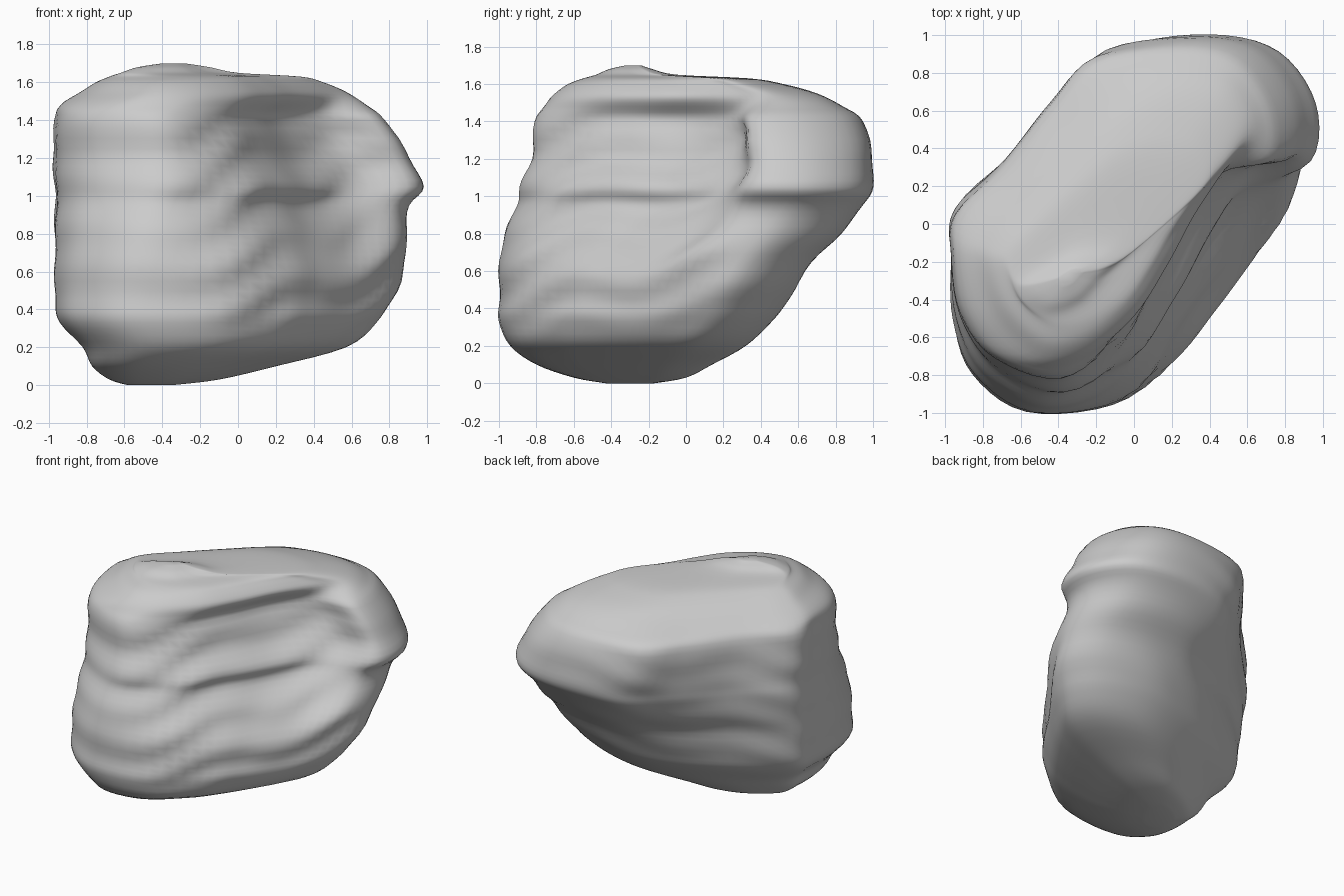
import bpy
import bmesh
import math
from mathutils import Vector

cube = bpy.data.objects.get("Cube")
if cube:
    bpy.data.objects.remove(cube, do_unlink=True)

# Plan outline near the base: a plump diagonal oval
LOW = [(-.97, -.2), (-.92, .03), (-.55, .29), (-.18, .46), (.2, .55), (.5, .53),
       (.75, .41), (.86, .2), (.75, -.05), (.6, -.29), (.45, -.5), (.27, -.71),
       (-.08, -.96), (-.57, -1), (-.87, -.79), (-.97, -.5)]

# Plan outline at the shoulder: a bean with a hollow broad face
HIGH = [(-.97, -.13), (-.95, .1), (-.67, .37), (-.41, .67), (-.14, .92), (.36, 1),
        (.72, .93), (.93, .67), (.92, .39), (.6, .32), (.36, .09), (.18, -.25),
        (-.02, -.55), (-.35, -.76), (-.73, -.65), (-.92, -.42)]

# Plan outline of the crown, drawn in along the back where the top slopes away
CROWN = [(-.83, -.22), (-.78, -.07), (-.6, .12), (-.35, .37), (-.1, .59), (.15, .68),
         (.4, .66), (.53, .55), (.56, .41), (.45, .25), (.3, .02), (.17, -.22),
         (0, -.48), (-.25, -.67), (-.5, -.7), (-.73, -.5)]

# Extent of the rock at each height: z, x min, x max, y min, y max
LEVELS = [(0, -.58, -.35, -.43, -.17), (.03, -.68, -.1, -.6, 0),
          (.1, -.77, .2, -.8, .14), (.2, -.82, .57, -.94, .32),
          (.33, -.94, .74, -1, .46), (.45, -.97, .82, -1, .55),
          (.65, -.97, .89, -1, .68), (.8, -.97, .89, -.97, .83),
          (.95, -.97, .91, -.91, .95), (1.05, -.97, .98, -.89, 1),
          (1.2, -.98, .91, -.83, 1), (1.4, -.97, .78, -.81, .95),
          (1.48, -.94, .68, -.77, .84), (1.55, -.83, .57, -.7, .7),
          (1.6, -.75, .45, -.63, .52), (1.63, -.68, .33, -.55, .34),
          (1.65, -.62, 0, -.48, -.05), (1.68, -.53, -.15, -.41, -.18),
          (1.7, -.4, -.28, -.32, -.24)]


def spline(points, steps, closed):
    """Catmull-Rom curve through points of any dimension."""
    pts = [Vector(p) for p in points]
    n = len(pts)

    def at(i):
        return pts[i % n] if closed else pts[max(0, min(i, n - 1))]

    out = []
    for i in range(n if closed else n - 1):
        a, b, c, d = (at(i + k) for k in (-1, 0, 1, 2))
        for s in range(steps):
            t = s / steps
            out.append(.5 * (2 * b + (c - a) * t + (2 * a - 5 * b + 4 * c - d) * t * t
                             + (3 * b - a - 3 * c + d) * t ** 3))
    if not closed:
        out.append(pts[-1])
    return out


def smoothstep(lo, hi, value):
    t = max(0, min(1, (value - lo) / (hi - lo)))
    return t * t * (3 - 2 * t)


def fit(ring, x0, x1, y0, y1):
    """Stretch a plan outline to fill the given extent."""
    xs, ys = [p.x for p in ring], [p.y for p in ring]
    sx = (x1 - x0) / (max(xs) - min(xs))
    sy = (y1 - y0) / (max(ys) - min(ys))
    return [Vector((x0 + (p.x - min(xs)) * sx, y0 + (p.y - min(ys)) * sy)) for p in ring]


def blend(ring_a, ring_b, amount):
    return [a.lerp(b, amount) for a, b in zip(ring_a, ring_b)]


def weathered(ring, z):
    """Ripple the sides with sloping layers, strongest on the broad hollow face."""
    n = len(ring)
    fade = smoothstep(.2, .5, z) * (1 - smoothstep(1.3, 1.5, z))
    out = []
    for i, p in enumerate(ring):
        tangent = ring[(i + 1) % n] - ring[i - 1]
        normal = Vector((-tangent.y, tangent.x)).normalized()
        along, across = (p.x + p.y) * .7, (p.x - p.y) * .7
        depth = .005 + .01 * smoothstep(0, .4, across) * (1 - smoothstep(.6, 1, abs(along)))
        wave = math.sin(25 * z - 5 * along + 1.5 * math.sin(6 * along)) - .5
        out.append(p + normal * depth * wave * fade)
    return out


# Stack the outlines into one closed skin
low, high, crown = (spline(outline, 5, True) for outline in (LOW, HIGH, CROWN))
bm = bmesh.new()
rings = []
for z, *extent in spline(LEVELS, 4, False):
    body = fit(blend(low, high, smoothstep(.35, 1.3, z)), *extent)
    outline = blend(body, fit(crown, *extent), smoothstep(1.4, 1.55, z))
    rings.append([bm.verts.new((p.x, p.y, z)) for p in weathered(outline, z)])

for lower, upper in zip(rings, rings[1:]):
    for i in range(len(lower)):
        j = (i + 1) % len(lower)
        bm.faces.new((lower[i], lower[j], upper[j], upper[i]))
bm.faces.new(rings[0])
bm.faces.new(rings[-1])
bmesh.ops.recalc_face_normals(bm, faces=bm.faces)

mesh = bpy.data.meshes.new("boulder")
bm.to_mesh(mesh)
bm.free()
boulder = bpy.data.objects.new("boulder", mesh)
bpy.context.collection.objects.link(boulder)

# Plain stone colour
stone = bpy.data.materials.new("stone grey")
stone.use_nodes = True
colour = (.6, .6, .6, 1)
stone.diffuse_color = colour
stone.node_tree.nodes["Principled BSDF"].inputs["Base Color"].default_value = colour
mesh.materials.append(stone)

bpy.context.view_layer.objects.active = boulder
boulder.select_set(True)
bpy.ops.object.shade_smooth_by_angle(angle=math.radians(40))
